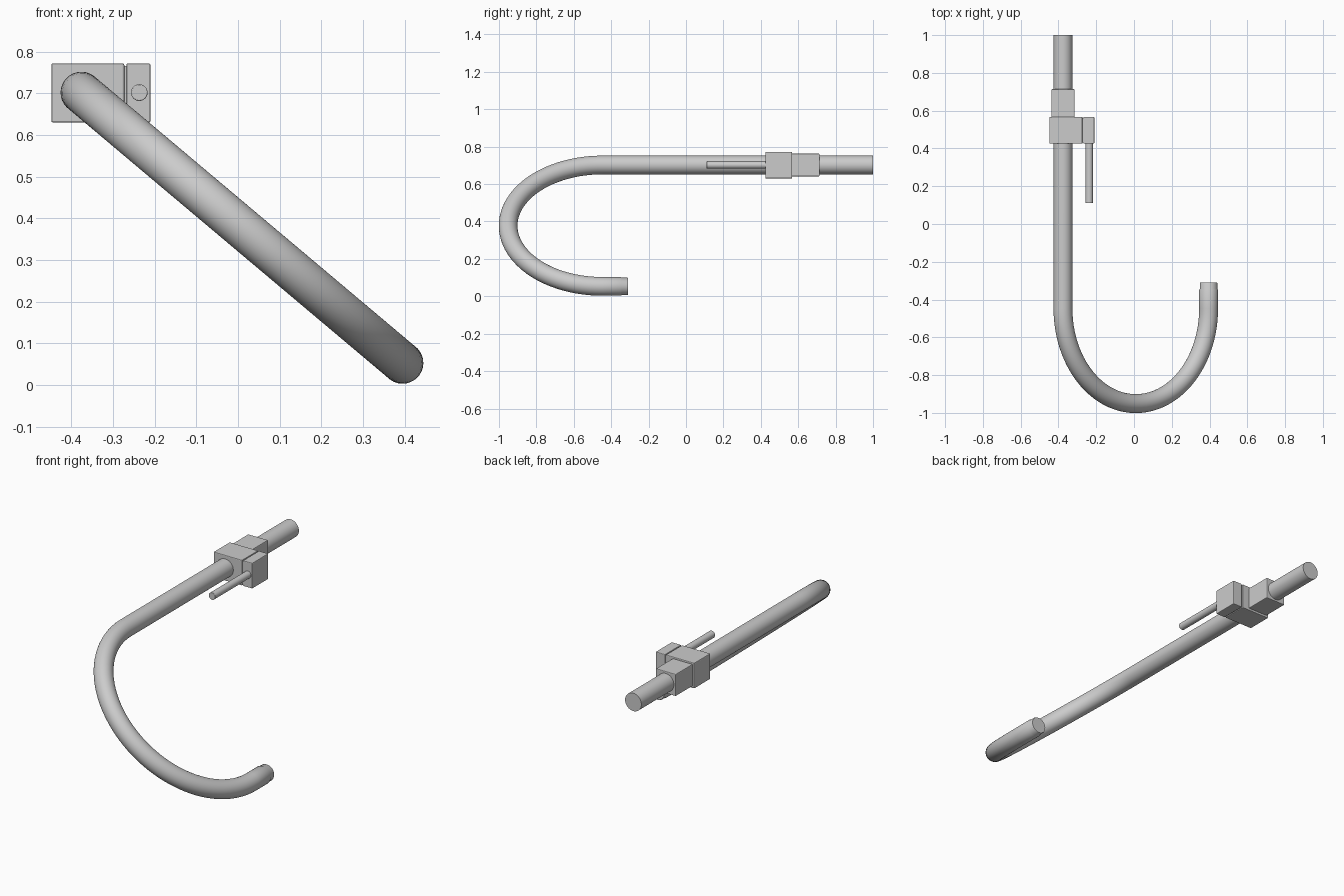
import bpy, math
from mathutils import Vector

if "Cube" in bpy.data.objects:
    bpy.data.objects.remove(bpy.data.objects["Cube"])

TOP = Vector((-0.376, 0, 0.702))
LOW = Vector((0.395, 0, 0.053))
BEND_Y = -0.447


def smooth(obj):
    bpy.ops.object.select_all(action='DESELECT')
    obj.select_set(True)
    bpy.context.view_layer.objects.active = obj
    bpy.ops.object.shade_smooth_by_angle(angle=math.radians(35))


def box(name, x, y, z, bevel=0.004):
    bpy.ops.mesh.primitive_cube_add(size=1)
    obj = bpy.context.object
    obj.name = name
    obj.location = [(a + b) / 2 for a, b in (x, y, z)]
    obj.scale = [b - a for a, b in (x, y, z)]
    bpy.ops.object.transform_apply(location=False, rotation=False, scale=True)
    if bevel:
        mod = obj.modifiers.new("edge", 'BEVEL')
        mod.width, mod.segments = bevel, 2
    return obj


# Bent tube: straight run, tilted half circle, short narrowed tip
mid, half = (TOP + LOW) / 2, (TOP - LOW) / 2
radius = half.length
points = [(TOP + Vector((0, 1, 0)), 1)]
for i in range(49):
    a = math.pi * i / 48
    offset = half * math.cos(a) + Vector((0, BEND_Y - radius * math.sin(a), 0))
    points.append((mid + offset, 1))
for y, r in ((-0.349, 1), (-0.343, 0.93), (-0.314, 0.93), (-0.31, 0.88)):
    points.append((LOW + Vector((0, y, 0)), r))

curve = bpy.data.curves.new("hook_tube", 'CURVE')
curve.dimensions = '3D'
curve.bevel_depth = 0.05
curve.bevel_resolution = 14
curve.use_fill_caps = True
spline = curve.splines.new('POLY')
spline.points.add(len(points) - 1)
for p, (co, r) in zip(spline.points, points):
    p.co = (*co, 1)
    p.radius = r
tube = bpy.data.objects.new("hook_tube", curve)
bpy.context.collection.objects.link(tube)
bpy.context.view_layer.objects.active = tube
tube.select_set(True)
bpy.ops.object.convert(target='MESH')
smooth(bpy.context.object)

# Clamp blocks around the tube
box("clamp_block", (-0.448, -0.273), (0.425, 0.567), (0.630, 0.772))
box("rear_collar", (-0.437, -0.315), (0.565, 0.714), (0.641, 0.763))

# Side block carrying the lever, with a thin joining plate
box("lever_block", (-0.268, -0.210), (0.425, 0.567), (0.630, 0.772))
box("joining_plate", (-0.277, -0.264), (0.431, 0.561), (0.636, 0.766), 0)

# Lever rod pointing forward
bpy.ops.mesh.primitive_cylinder_add(
    vertices=32, radius=0.02, depth=0.325,
    location=(-0.237, 0.2725, 0.702), rotation=(math.pi / 2, 0, 0))
rod = bpy.context.object
rod.name = "lever_rod"
mod = rod.modifiers.new("edge", 'BEVEL')
mod.width, mod.segments = 0.002, 2
mod.limit_method = 'ANGLE'
smooth(rod)
